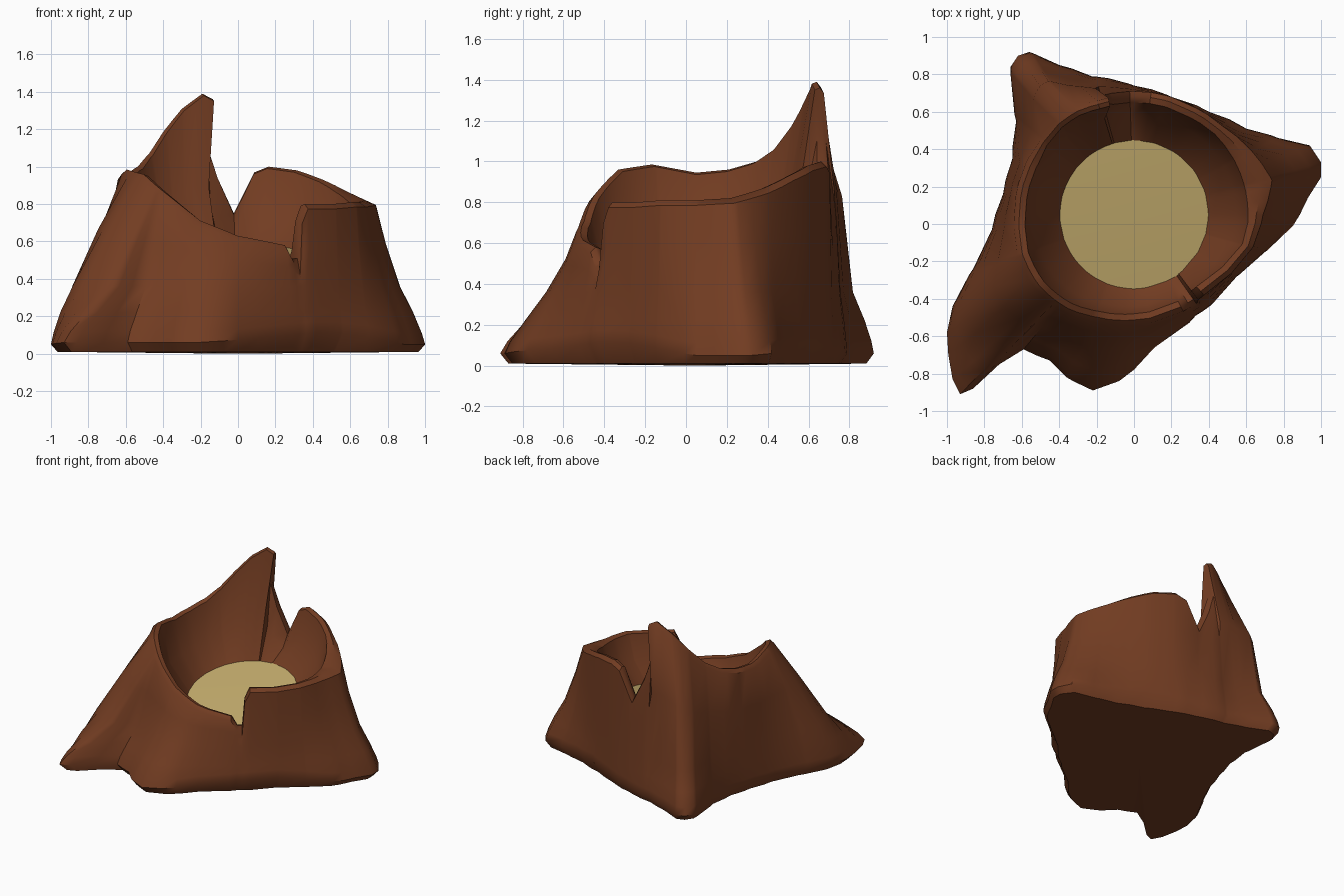
import bpy
import bmesh
from math import atan2, cos, sin, radians, degrees, hypot

cube = bpy.data.objects.get("Cube")
if cube:
    bpy.data.objects.remove(cube, do_unlink=True)

CENTRE_Y = 0.05


def make_material(name, colour):
    mat = bpy.data.materials.new(name)
    mat.use_nodes = True
    mat.diffuse_color = colour
    mat.node_tree.nodes["Principled BSDF"].inputs["Base Color"].default_value = colour
    return mat


def interpolate(keys, angle, column):
    """Linear lookup in a table of rows sorted by angle, wrapping round the trunk."""
    wrapped = [(keys[-1][0] - 360, *keys[-1][1:])] + keys + [(keys[0][0] + 360, *keys[0][1:])]
    for low, high in zip(wrapped, wrapped[1:]):
        if low[0] <= angle <= high[0]:
            t = (angle - low[0]) / max(high[0] - low[0], 1e-6)
            return low[column] + (high[column] - low[column]) * t
    return keys[0][column]


def polar_point(angle, radius, height):
    a = radians(angle)
    return (radius * cos(a), CENTRE_Y + radius * sin(a), height)


def add_ring(bm, points):
    return [bm.verts.new(p) for p in points]


def bridge(bm, lower, upper):
    """Skin two rings that hold the same number of points."""
    count = len(lower)
    for i in range(count):
        j = (i + 1) % count
        bm.faces.new((lower[i], lower[j], upper[j], upper[i]))


def fan(bm, ring, centre, flip=False):
    hub = bm.verts.new(centre)
    for i, vert in enumerate(ring):
        following = ring[(i + 1) % len(ring)]
        bm.faces.new((following, vert, hub) if flip else (vert, following, hub))


def finish(bm, name, material, sharp_angle):
    mesh = bpy.data.meshes.new(name)
    bm.to_mesh(mesh)
    bm.free()
    obj = bpy.data.objects.new(name, mesh)
    bpy.context.collection.objects.link(obj)
    mesh.materials.append(material)
    bpy.ops.object.select_all(action="DESELECT")
    obj.select_set(True)
    bpy.context.view_layer.objects.active = obj
    bpy.ops.object.shade_smooth_by_angle(angle=radians(sharp_angle))
    return obj


bark = make_material("bark brown", (0.17, 0.046, 0.016, 1))
heartwood = make_material("heartwood tan", (0.56, 0.42, 0.155, 1))

# Ground outline with the four root toes
outline = [
    (1, .25), (1, .33), (.94, .42), (.77, .46), (.6, .51), (.4, .6), (.2, .68), (0, .74),
    (-.23, .79), (-.4, .85), (-.56, .92), (-.62, .9), (-.66, .84), (-.63, .55),
    (-.65, .35), (-.7, .16), (-.76, -.03), (-.86, -.24), (-.97, -.44), (-1, -.58),
    (-.97, -.83), (-.93, -.91), (-.86, -.88), (-.72, -.75), (-.59, -.67), (-.45, -.73),
    (-.36, -.82), (-.22, -.89), (-.08, -.84), (.11, -.66), (.33, -.49), (.55, -.28),
    (.7, -.15), (.85, -.01), (.93, .14),
]
roots = sorted(
    (degrees(atan2(y - CENTRE_Y, x)) % 360, hypot(x, y - CENTRE_Y)) for x, y in outline
)

# Root shape: angle, steepness of the toe, fullness half way up, undercut height
flares = [
    (0, 1.4, .18, .05), (15, 1.4, .2, .05), (55, 1.5, .2, .11), (90, 1, .3, .07),
    (107, .7, .5, .06), (124, .75, .52, .06), (140, .8, .4, .06), (180, .5, .45, .05),
    (205, .45, .43, .05), (215, .65, .35, .05), (226, 1.5, .22, .06),
    (257, 1.7, .15, .06), (285, 1.5, .17, .09), (318, 1.4, .17, .12), (340, 1.5, .16, .1),
]

# Broken rim: angle, outer radius, height
rim = [
    (0, .69, .81), (14, .76, .82), (30, .71, .87), (45, .67, .93), (60, .66, .98),
    (75, .66, 1), (82, .66, .97), (92, .66, .75), (100.5, .66, .95), (105.5, .66, 1.12),
    (107, .64, 1.36), (113, .64, 1.39), (122, .65, 1.31), (131, .65, 1.18),
    (140, .64, 1.07), (151, .64, 1), (165, .64, .96), (180, .64, .945), (200, .66, .985),
    (217, .66, .96), (235, .64, .83), (250, .61, .71), (270, .59, .63), (297, .58, .58),
    (305, .58, .45), (307, .57, .72), (311, .57, .8), (330, .61, .8), (345, .66, .81),
]

# Columns follow both the rim corners and the root corners
angles = [row[0] for row in rim]
for angle, _ in roots:
    if min(abs(angle - a) for a in angles) > 0.6:
        angles.append(angle)
angles.sort()


def floor_height(y):
    return 0.5 + 0.22 * (y - CENTRE_Y)


def column(angle):
    """Points of one upright section, from the underside over the rim to the floor."""
    base = interpolate(roots, angle, 1)
    steepness, fullness, toe = (interpolate(flares, angle, i) for i in (1, 2, 3))
    edge = interpolate(rim, angle, 1)
    top = interpolate(rim, angle, 2)

    def flare(amount):
        return edge + (base - edge) * amount

    middle = 0.36 + (top - 0.36) * 0.5
    floor_z = floor_height(CENTRE_Y + 0.395 * sin(radians(angle)))
    lip = max(top, floor_z + 0.08)
    # The tall splinter is thinner than the rest of the rim and leans over the gap
    inner = min(edge - 0.06, 0.61) if top < 1.05 else edge - 0.045
    tip_angle = angle - 19 * max(0, top - 1.12)
    return [
        polar_point(angle, base * (1 - 0.7 * toe), 0.01),
        polar_point(angle, base, toe),
        polar_point(angle, flare(0.95 ** steepness), toe + 0.06),
        polar_point(angle, flare(0.82 ** steepness), 0.22),
        polar_point(angle, flare(0.6 ** steepness), 0.36),
        polar_point(angle, flare(fullness), middle),
        polar_point(tip_angle, edge, top - 0.025),
        polar_point(tip_angle, edge + (inner - edge) * 0.45, lip),
        polar_point(tip_angle, inner, lip - 0.01),
        polar_point(angle, 0.395 + (inner - 0.395) * 0.7, floor_z + (lip - floor_z) * 0.4),
        polar_point(angle, 0.395, floor_z),
    ]


# Hollow stump: outer bark, rim, inner wall and underside
bm = bmesh.new()
rings = [add_ring(bm, points) for points in zip(*[column(a) for a in angles])]
for lower, upper in zip(rings, rings[1:]):
    bridge(bm, lower, upper)
fan(bm, rings[0], (0, CENTRE_Y, 0), flip=True)
finish(bm, "stump_bark", bark, 40)

# Exposed wood at the bottom of the hollow
bm = bmesh.new()
sides = 20
disc = []
for i in range(sides):
    x, y, _ = polar_point(360 * i / sides, 0.4, 0)
    disc.append((x, y, floor_height(y) + 0.002))
fan(bm, add_ring(bm, disc), (0, CENTRE_Y, floor_height(CENTRE_Y) + 0.01))
finish(bm, "heartwood_floor", heartwood, 30)
